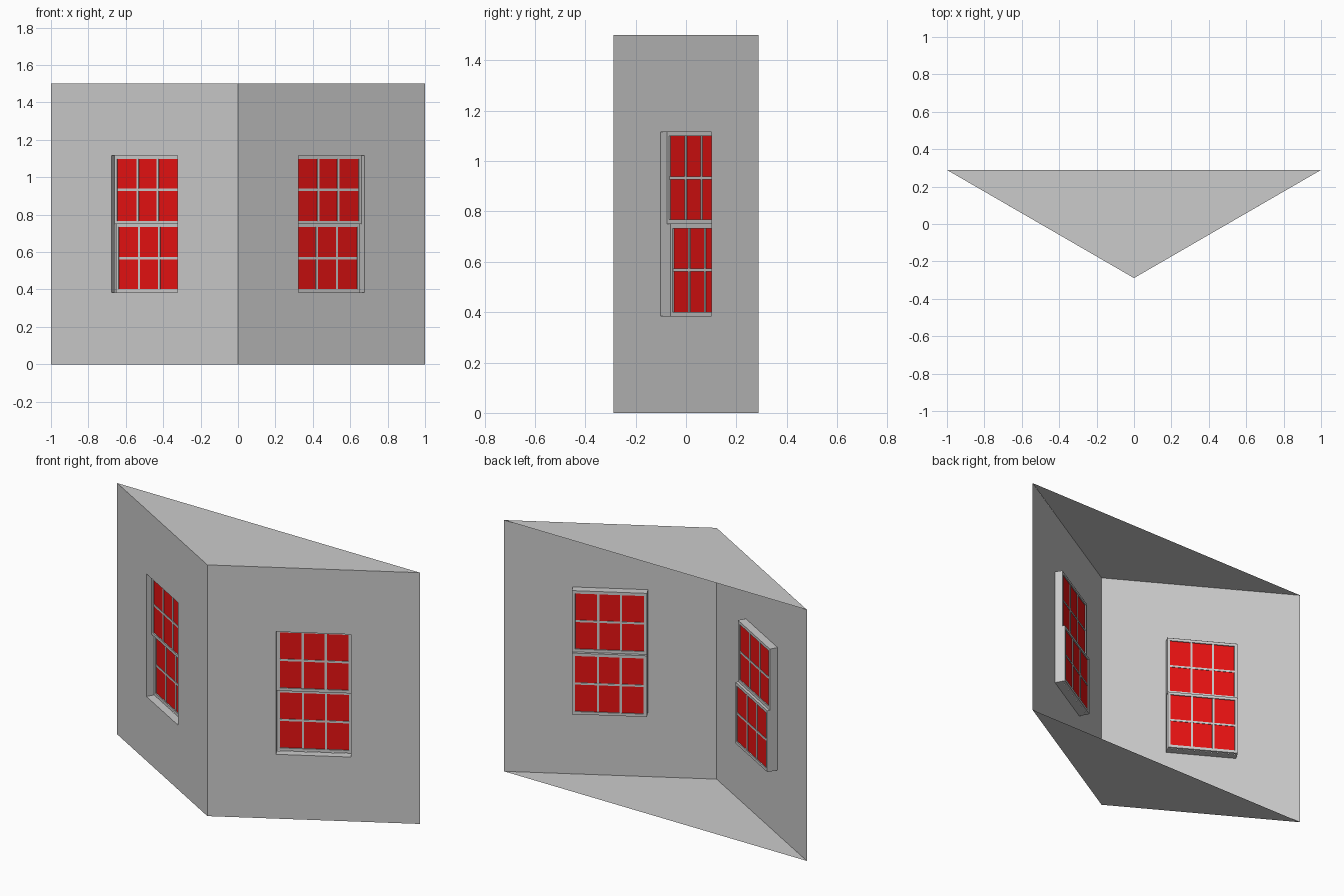
import bpy, bmesh, math
from mathutils import Matrix, Vector

if "Cube" in bpy.data.objects:
    bpy.data.objects.remove(bpy.data.objects["Cube"], do_unlink=True)


def material(name, color):
    m = bpy.data.materials.new(name)
    m.use_nodes = True
    m.diffuse_color = color
    m.node_tree.nodes["Principled BSDF"].inputs["Base Color"].default_value = color
    return m


grey = material("grey", (0.6, 0.6, 0.6, 1))
red = material("red", (0.8, 0.006, 0.006, 1))

HEIGHT, BACK, HALF_WALL = 1.5, 0.289, 0.5774     # shell sizes
HALF_W, SILL, HEAD = 0.204, 0.384, 1.116         # window opening
MID = (SILL + HEAD) / 2
RAIL, BAR, SASH = 0.017, 0.012, 0.016            # sash member sizes
REVEAL = 0.03


def wall_frame(side):
    """Local x runs along the wall, local y points inward."""
    return Matrix.Translation((side * 0.5, 0, 0)) @ Matrix.Rotation(side * math.radians(30), 4, "Z")


def finish(bm, name, mat, matrix=None):
    if matrix is not None:
        bm.transform(matrix)
    me = bpy.data.meshes.new(name)
    bm.to_mesh(me)
    bm.free()
    me.materials.append(mat)
    ob = bpy.data.objects.new(name, me)
    bpy.context.collection.objects.link(ob)
    return ob


def quad(bm, points):
    return bm.faces.new([bm.verts.new(p) for p in points])


def box(bm, x0, x1, y0, y1, z0, z1):
    size = Vector((x1 - x0, y1 - y0, z1 - z0))
    centre = Vector((x0 + x1, y0 + y1, z0 + z1)) / 2
    bmesh.ops.create_cube(bm, size=1, matrix=Matrix.Translation(centre) @ Matrix.Diagonal((*size, 1)))


# Walls with a window opening each
def wall(side, name):
    bm = bmesh.new()
    xs = (-HALF_WALL, -HALF_W, HALF_W, HALF_WALL)
    zs = (0, SILL, HEAD, HEIGHT)
    for i in range(3):
        for j in range(3):
            if (i, j) != (1, 1):
                quad(bm, [(xs[i], 0, zs[j]), (xs[i + 1], 0, zs[j]),
                          (xs[i + 1], 0, zs[j + 1]), (xs[i], 0, zs[j + 1])])
    bmesh.ops.remove_doubles(bm, verts=bm.verts, dist=0.0001)
    finish(bm, name, grey, wall_frame(side))


# Jamb lining the opening
def jamb(side, name):
    bm = bmesh.new()
    ring = [(-HALF_W, SILL), (HALF_W, SILL), (HALF_W, HEAD), (-HALF_W, HEAD)]
    for (xa, za), (xb, zb) in zip(ring, ring[1:] + ring[:1]):
        quad(bm, [(xa, 0, za), (xa, REVEAL + SASH, za), (xb, REVEAL + SASH, zb), (xb, 0, zb)])
    bmesh.ops.remove_doubles(bm, verts=bm.verts, dist=0.0001)
    finish(bm, name, grey, wall_frame(side))


# Sash: stiles, rails, glazing bars and glass
def sash(side, name, depth, z0, z1):
    y0, y1 = depth, depth + SASH
    w = HALF_W - 0.0005
    g = w - RAIL
    bm = bmesh.new()
    for a, b in ((-w, -g), (g, w)):
        box(bm, a, b, y0, y1, z0, z1)
    for a, b in ((z0, z0 + RAIL), (z1 - RAIL, z1)):
        box(bm, -g, g, y0, y1, a, b)
    b0, b1 = y0 + 0.003, y1 - 0.003
    for x in (-g / 3, g / 3):
        box(bm, x - BAR / 2, x + BAR / 2, b0, b1, z0 + RAIL, z1 - RAIL)
    zm = (z0 + z1) / 2
    box(bm, -g, g, b0, b1, zm - BAR / 2, zm + BAR / 2)
    finish(bm, name + "_sash", grey, wall_frame(side))
    bm = bmesh.new()
    ym = (y0 + y1) / 2
    box(bm, -g, g, ym - 0.002, ym + 0.002, z0 + RAIL, z1 - RAIL)
    finish(bm, name + "_glass", red, wall_frame(side))


for side, label in ((1, "left"), (-1, "right")):
    wall(side, label + "_wall")
    jamb(side, label + "_window_jamb")
    sash(side, label + "_upper", REVEAL, MID, HEAD - 0.0005)
    sash(side, label + "_lower", REVEAL + SASH, SILL + 0.0005, MID)

# Triangular ceiling and floor; the back stays open
for name, z in (("ceiling", HEIGHT), ("floor", 0)):
    bm = bmesh.new()
    tri = [(-1, BACK, z), (0, -BACK, z), (1, BACK, z)]
    quad(bm, tri if z else tri[::-1])
    finish(bm, name, grey)
